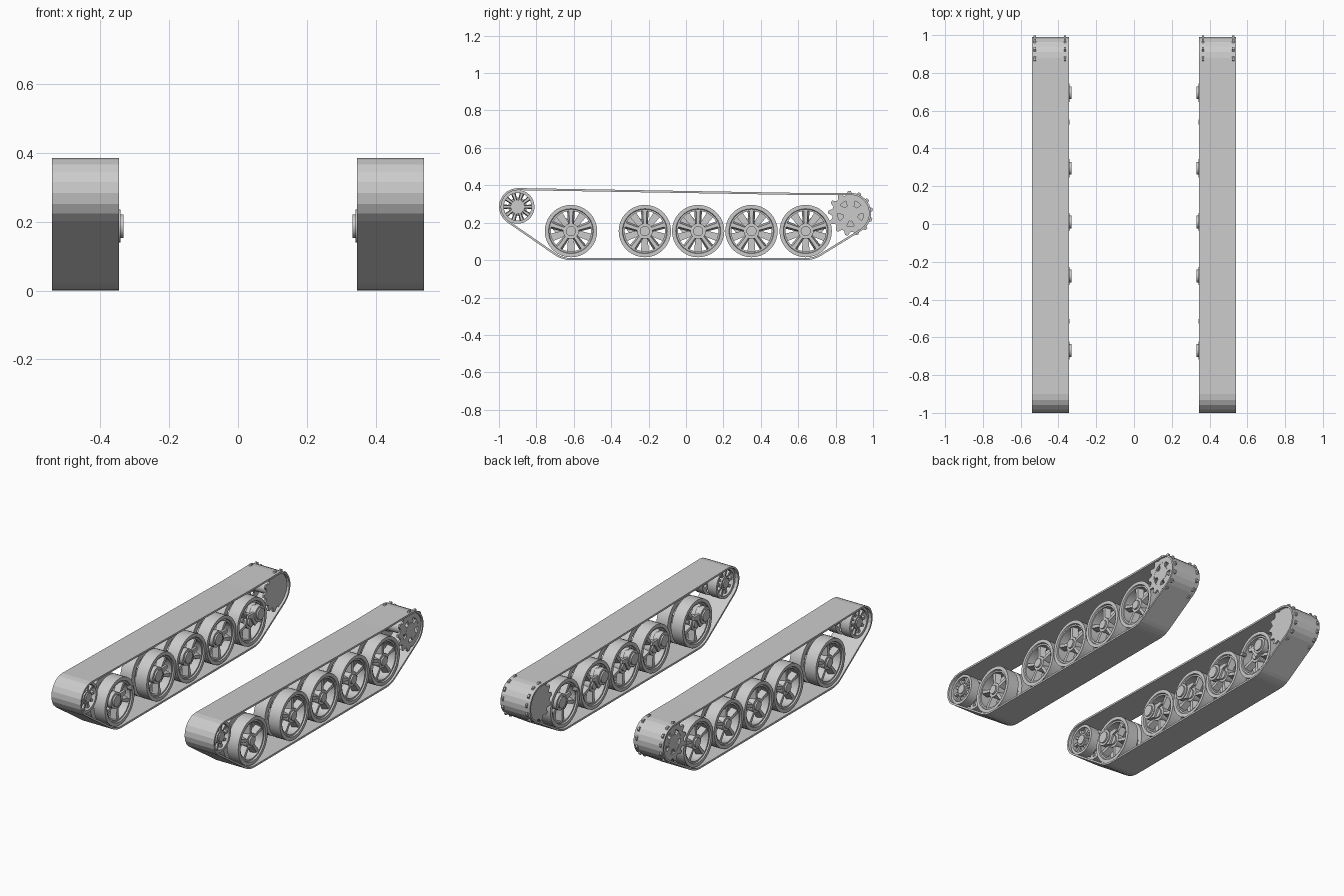
import bpy, bmesh
from math import sin, cos, pi, radians
from mathutils import Vector

cube = bpy.data.objects.get("Cube")
if cube:
    bpy.data.objects.remove(cube, do_unlink=True)

grey = bpy.data.materials.new("light_grey_steel")
grey.use_nodes = True
colour = (0.6, 0.6, 0.6, 1)
grey.diffuse_color = colour
grey.node_tree.nodes["Principled BSDF"].inputs["Base Color"].default_value = colour

WHEEL_Z = 0.155
WHEEL_Y = [-0.615, -0.22, 0.065, 0.35, 0.64]
IDLER = (-0.9, 0.285)
SPROCKET = (0.88, 0.25)
INNER, OUTER = 0.345, 0.54


def finish(bm, name, side, smooth=True):
    """Place a part on one side, x measured outwards from the centre."""
    for v in bm.verts:
        v.co.x *= side
    bmesh.ops.recalc_face_normals(bm, faces=bm.faces)
    mesh = bpy.data.meshes.new(name)
    bm.to_mesh(mesh)
    bm.free()
    mesh.materials.append(grey)
    if smooth:
        for p in mesh.polygons:
            p.use_smooth = True
        mesh.set_sharp_from_angle(angle=radians(32))
    obj = bpy.data.objects.new(name, mesh)
    bpy.context.collection.objects.link(obj)


def polar(centre, r, a):
    return centre[0] + r * cos(a), centre[1] + r * sin(a)


def bridge(bm, loops):
    """Join closed loops of points into a closed ring of quads."""
    rows = [[bm.verts.new(p) for p in loop] for loop in loops]
    n = len(rows[0])
    for a, b in zip(rows, rows[1:] + rows[:1]):
        for i in range(n):
            j = (i + 1) % n
            bm.faces.new((a[i], a[j], b[j], b[i]))


def revolve(bm, profile, centre, seg=32):
    """Turn a closed (x, radius) profile about the axle."""
    bridge(bm, [[(x, *polar(centre, r, 2 * pi * i / seg)) for i in range(seg)]
                for x, r in profile])


def ring(bm, centre, r0, r1, x0, x1, seg=32):
    revolve(bm, [(x0, r0), (x0, r1), (x1, r1), (x1, r0)], centre, seg)


def drum(bm, centre, r, x0, x1, seg=20, bevel=0.0):
    """Solid cylinder along the axle, with an optional outer chamfer."""
    loops = [(x0, r), (x1 - bevel, r)]
    if bevel:
        loops.append((x1, r - abs(bevel)))
    rows = [[bm.verts.new((x, *polar(centre, q, 2 * pi * i / seg))) for i in range(seg)]
            for x, q in loops]
    for a, b in zip(rows, rows[1:]):
        for i in range(seg):
            bm.faces.new((a[i], a[i - 1], b[i - 1], b[i]))
    bm.faces.new(rows[0])
    bm.faces.new(rows[-1])


def bar(bm, p, q, w0, w1, x0, x1, taper=1.0):
    """Straight bar from p to q in the (y, z) plane, narrowed at face x1."""
    p, q = Vector(p), Vector(q)
    d = (q - p).normalized()
    n = Vector((-d.y, d.x)) / 2
    rows = []
    for x, k in ((x0, 1), (x1, taper)):
        pts = (p + n * w0 * k, q + n * w1 * k, q - n * w1 * k, p - n * w0 * k)
        rows.append([bm.verts.new((x, c.x, c.y)) for c in pts])
    for i in range(4):
        bm.faces.new((rows[0][i], rows[0][i - 1], rows[1][i - 1], rows[1][i]))
    bm.faces.new(rows[0])
    bm.faces.new(rows[1])


def spokes(bm, centre, count, r0, r1, w0, w1, x0, x1, turn=0.0, taper=1.0):
    for i in range(count):
        a = 2 * pi * i / count + turn
        bar(bm, polar(centre, r0, a), polar(centre, r1, a), w0, w1, x0, x1, taper)


def belt(side):
    """Thin band running over idler, end wheels and sprocket."""
    def arc(centre, r, a0, a1, steps):
        return [polar(centre, r, radians(a0 + (a1 - a0) * i / steps)) for i in range(steps + 1)]

    def outline(t):
        pts = arc(IDLER, 0.1 - t, 90, 236, 8)
        pts += arc((WHEEL_Y[0], WHEEL_Z), WHEEL_Z - t, 237, 270, 4)
        pts += arc((WHEEL_Y[-1], WHEEL_Z), WHEEL_Z - t, 270, 302, 4)
        pts += arc(SPROCKET, 0.11 - t, -58, 90, 9)
        return pts + [(0.62, 0.359 - t)]

    bm = bmesh.new()
    bridge(bm, [[(x, *p) for p in outline(t)] for x, t in
                ((INNER, 0), (OUTER, 0), (OUTER, 0.011), (INNER, 0.011))])
    finish(bm, "track_belt", side, smooth=False)


def road_wheel(side, y):
    """Twin spoked wheel on a common axle."""
    c = (y, WHEEL_Z)
    bm = bmesh.new()
    for near, far, turn in ((0.455, 0.53, pi / 2), (0.43, 0.355, -pi / 2)):
        out = 1 if far > near else -1
        # tyre with a stepped, dished rim
        revolve(bm, [(near, 0.108), (near, 0.14), (far, 0.14), (far, 0.12),
                     (far - 0.008 * out, 0.117), (far - 0.008 * out, 0.108)], c, 36)
        spokes(bm, c, 5, 0.03, 0.112, 0.03, 0.042, far - 0.05 * out, far - 0.014 * out, turn, 0.5)
        drum(bm, c, 0.042, near, far - 0.012 * out, 24)
        drum(bm, c, 0.027, near, far - 0.002 * out, 20)
    drum(bm, c, 0.035, 0.425, 0.46)
    finish(bm, "road_wheel", side)


def suspension_arm(side, y, last):
    """Swing arm, pivot flange and bump stop on the inner face."""
    lean = 1 if last else -1
    pivot = (y + 0.055 * lean, 0.187)
    bm = bmesh.new()
    bar(bm, (y, WHEEL_Z), pivot, 0.06, 0.09, 0.346, 0.366)
    drum(bm, pivot, 0.048, 0.38, 0.341)
    drum(bm, pivot, 0.034, 0.36, 0.332)
    bar(bm, pivot, (pivot[0] - 0.1 * lean, 0.2), 0.04, 0.02, 0.346, 0.36)
    if y in (WHEEL_Y[0], WHEEL_Y[-1]):
        drum(bm, (y - 0.1 * lean, 0.2), 0.012, 0.37, 0.341, 10)
    finish(bm, "suspension_arm", side)


def idler_wheel(side):
    bm = bmesh.new()
    for near, far in ((0.46, 0.52), (0.425, 0.365)):
        out = 1 if far > near else -1
        ring(bm, IDLER, 0.074, 0.09, near, far)
        spokes(bm, IDLER, 10, 0.03, 0.078, 0.016, 0.026, near, far - 0.012 * out, taper=0.6)
        drum(bm, IDLER, 0.038, near, far - 0.004 * out)
        drum(bm, IDLER, 0.028, near, far + 0.003 * out)
    drum(bm, IDLER, 0.05, 0.42, 0.465)
    finish(bm, "idler_wheel", side)


def drive_sprocket(side):
    teeth = 13
    radii = (0.099, 0.12, 0.12, 0.099)
    steps = (0, 0.25, 0.5, 0.75)
    angles = [2 * pi * (i + s) / teeth for i in range(teeth) for s in steps]

    def toothed(bm, hole, x0, x1):
        bore = [polar(SPROCKET, hole, a) for a in angles]
        rim = [polar(SPROCKET, radii[i % 4], a) for i, a in enumerate(angles)]
        bridge(bm, [[(x, *p) for p in pts] for x, pts in
                    ((x0, bore), (x0, rim), (x1, rim), (x1, bore))])

    bm = bmesh.new()
    # outer plate with five openings, inner plate closed
    toothed(bm, 0.07, 0.52, 0.531)
    spokes(bm, SPROCKET, 5, 0.03, 0.075, 0.035, 0.05, 0.52, 0.53, pi / 10)
    drum(bm, SPROCKET, 0.043, 0.5, 0.531)
    toothed(bm, 0.04, 0.36, 0.371)
    drum(bm, SPROCKET, 0.042, 0.36, 0.4)
    drum(bm, SPROCKET, 0.036, 0.37, 0.52)
    finish(bm, "drive_sprocket", side)


for side in (1, -1):
    belt(side)
    idler_wheel(side)
    drive_sprocket(side)
    for y in WHEEL_Y:
        road_wheel(side, y)
        suspension_arm(side, y, y == WHEEL_Y[-1])
